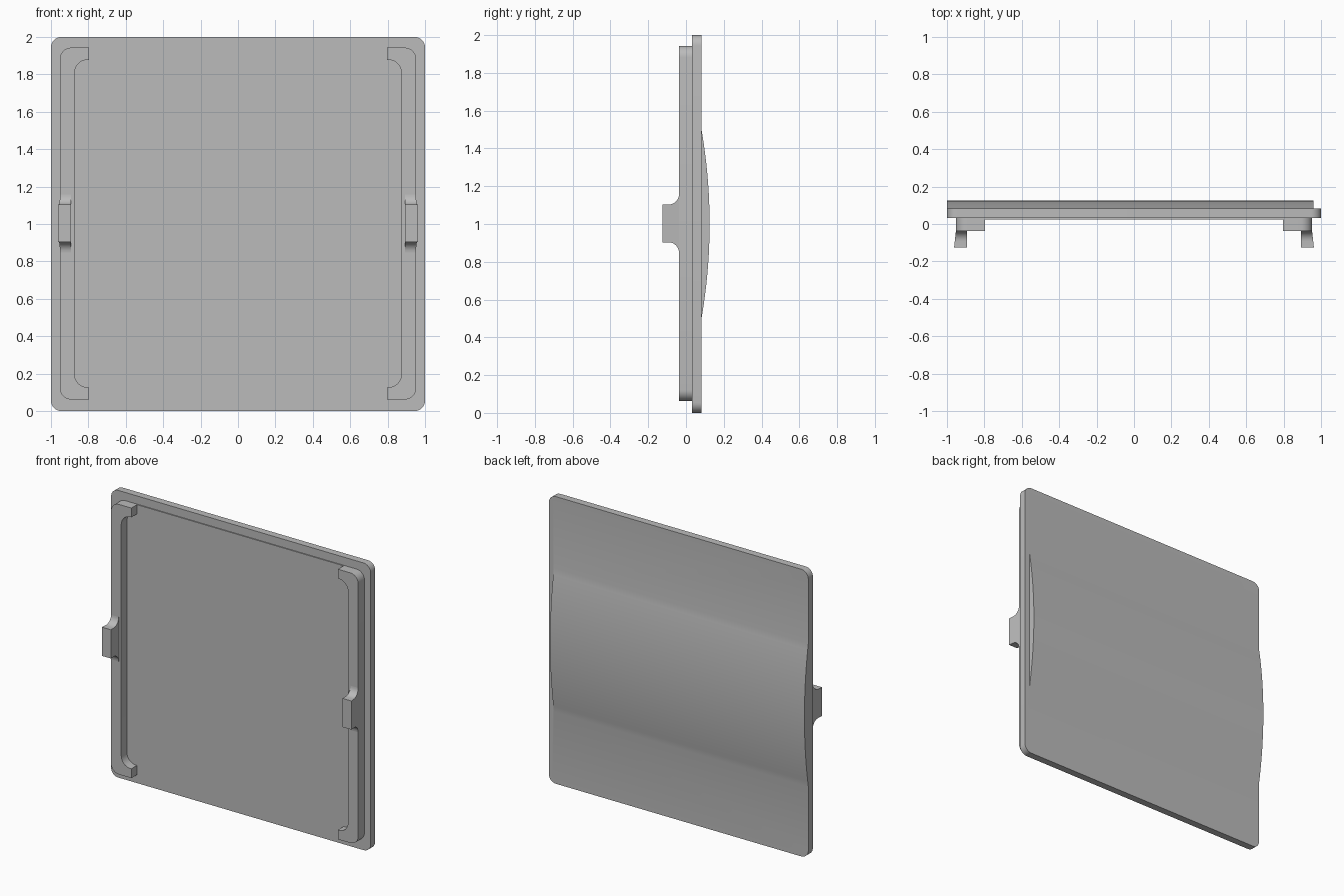
import bpy, bmesh, math
from mathutils import Vector

cube = bpy.data.objects.get("Cube")
if cube:
    bpy.data.objects.remove(cube, do_unlink=True)

grey = bpy.data.materials.new("light grey plastic")
grey.use_nodes = True
grey.diffuse_color = (0.5, 0.5, 0.5, 1)
grey.node_tree.nodes["Principled BSDF"].inputs["Base Color"].default_value = (0.5, 0.5, 0.5, 1)


def fillet(corners, steps=8):
    """Round the right-angled corners (a, b, radius) of an outline."""
    out = []
    for i, (a, b, r) in enumerate(corners):
        p = Vector((a, b))
        u = (Vector(corners[i - 1][:2]) - p).normalized()
        v = (Vector(corners[(i + 1) % len(corners)][:2]) - p).normalized()
        for k in range(steps + 1 if r else 1):
            t = k / steps * math.pi / 2
            q = p + r * (u + v) - r * (v * math.cos(t) + u * math.sin(t))
            if not out or (q - out[-1]).length > 1e-5:
                out.append(q)
    return out


def prism(name, outline, axis, start, end):
    """Extrude an outline along x (outline in y, z) or y (outline in x, z)."""
    bm = bmesh.new()
    place = (lambda p: (start, p[0], p[1])) if axis == "x" else (lambda p: (p[0], start, p[1]))
    face = bm.faces.new([bm.verts.new(place(p)) for p in outline])
    ext = bmesh.ops.extrude_face_region(bm, geom=[face])
    moved = [g for g in ext["geom"] if isinstance(g, bmesh.types.BMVert)]
    d = end - start
    bmesh.ops.translate(bm, verts=moved, vec=(d, 0, 0) if axis == "x" else (0, d, 0))
    bmesh.ops.recalc_face_normals(bm, faces=bm.faces)
    mesh = bpy.data.meshes.new(name)
    bm.to_mesh(mesh)
    bm.free()
    mesh.materials.append(grey)
    obj = bpy.data.objects.new(name, mesh)
    bpy.context.collection.objects.link(obj)
    return obj


def select(obj):
    bpy.ops.object.select_all(action="DESELECT")
    obj.select_set(True)
    bpy.context.view_layer.objects.active = obj


def smooth(obj):
    select(obj)
    bpy.ops.object.shade_smooth_by_angle(angle=math.radians(30))


def rounded_rect(half, low, high, r):
    return fillet([(-half, low, r), (half, low, r), (half, high, r), (-half, high, r)])


BACK, PLATE_FRONT, RIM_FRONT, TIP = 0.082, 0.032, -0.037, -0.125
LOW, HIGH = 0.062, 1.943

# Cover plate with a shallow curved bulge across its back
plate = prism("cover_plate", rounded_rect(1, 0, 2, 0.055), "y", PLATE_FRONT, BACK)
rise, half = 0.125 - BACK, 0.5
radius = (half ** 2 + rise ** 2) / (2 * rise)
sweep = math.asin(half / radius)
arc = [(0.125 - radius + radius * math.cos(t), 1 + radius * math.sin(t))
       for t in (sweep * (k / 12 - 1) for k in range(25))]
inner = BACK - 0.02
bulge = prism("back_bulge", [(inner, 1 - half)] + arc + [(inner, 1 + half)], "x", -1, 0.96)
mod = plate.modifiers.new("join_bulge", "BOOLEAN")
mod.operation, mod.solver, mod.object = "UNION", "EXACT", bulge
select(plate)
bpy.ops.object.modifier_apply(modifier=mod.name)
bpy.data.objects.remove(bulge, do_unlink=True)
smooth(plate)

# Thin raised panel on the front
smooth(prism("front_panel", rounded_rect(0.952, LOW, HIGH, 0.06), "y", 0.025, PLATE_FRONT))

# Side brackets and clips, mirrored left and right
for side, s in (("left", 1), ("right", -1)):
    out, mid, end, arm = 0.952 * s, 0.874 * s, 0.796 * s, 0.065
    bracket = fillet([
        (end, LOW, 0), (out, LOW, 0.06), (out, HIGH, 0.06), (end, HIGH, 0),
        (end, HIGH - arm, 0), (mid, HIGH - arm, 0.07),
        (mid, LOW + arm, 0.07), (end, LOW + arm, 0)])
    smooth(prism(side + "_bracket", bracket, "y", RIM_FRONT, PLATE_FRONT))

    r = 0.055
    clip = fillet([
        (TIP, 0.903, 0), (TIP, 1.103, 0), (RIM_FRONT, 1.103, r), (RIM_FRONT, 1.103 + r, 0),
        (RIM_FRONT, 0.903 - r, 0), (RIM_FRONT, 0.903, r)])
    clip_obj = prism(side + "_clip", clip, "x", 0.893 * s, out)
    # Lean the outer face outwards towards the tip
    for v in clip_obj.data.vertices:
        if abs(v.co.x) > 0.92:
            v.co.x += s * 0.01 * (RIM_FRONT - v.co.y) / (RIM_FRONT - TIP)
    smooth(clip_obj)
